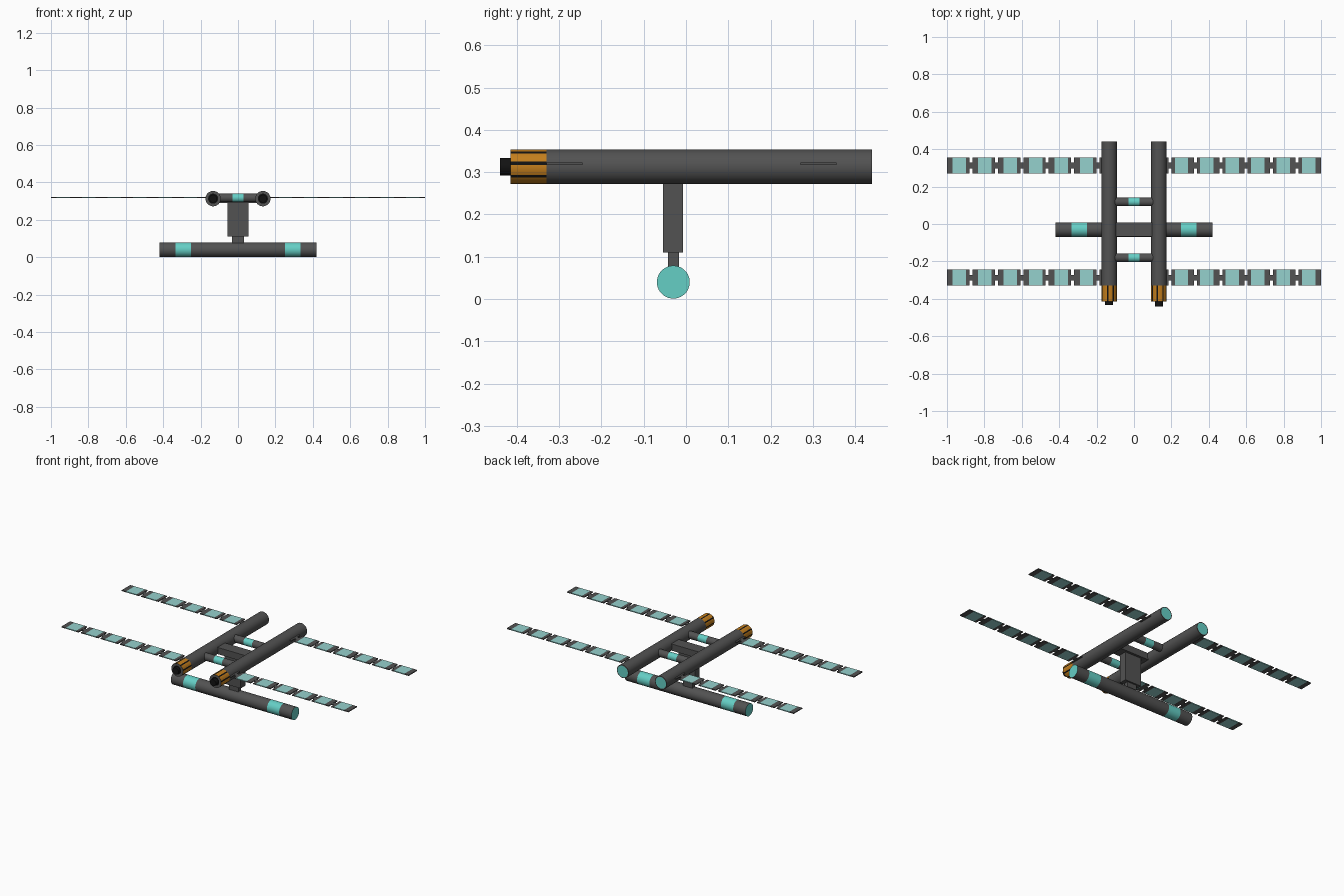
import bpy, bmesh, math
from mathutils import Matrix, Vector

if "Cube" in bpy.data.objects:
    bpy.data.objects.remove(bpy.data.objects["Cube"])


def material(name, rgb):
    m = bpy.data.materials.new(name)
    m.diffuse_color = (*rgb, 1)
    m.use_nodes = True
    m.node_tree.nodes["Principled BSDF"].inputs["Base Color"].default_value = m.diffuse_color
    return m


GREY = material("dark grey hull", (0.085, 0.085, 0.085))
TEAL = material("teal", (0.13, 0.62, 0.56))
PALE = material("pale teal cells", (0.30, 0.64, 0.61))
ORANGE = material("orange", (0.55, 0.21, 0.012))
BLACK = material("black", (0.006, 0.006, 0.006))


def finish(name, bm, mats):
    bmesh.ops.recalc_face_normals(bm, faces=bm.faces)
    me = bpy.data.meshes.new(name)
    bm.to_mesh(me)
    bm.free()
    ob = bpy.data.objects.new(name, me)
    bpy.context.collection.objects.link(ob)
    for m in mats:
        me.materials.append(m)
    return ob


def tube(name, axis, centre, stations, mats, rule, sides=32):
    """Lathe (position, radius) stations along an axis; rule(ring, side) picks a material."""
    bm = bmesh.new()
    rings = []
    for p, r in stations:
        ring = []
        for i in range(sides):
            a = 2 * math.pi * (i + 0.5) / sides
            c, s = r * math.cos(a), r * math.sin(a)
            off = (p, c, s) if axis == "x" else (c, p, s)
            ring.append(bm.verts.new(Vector(centre) + Vector(off)))
        rings.append(ring)
    for k in range(len(rings) - 1):
        for i in range(sides):
            j = (i + 1) % sides
            f = bm.faces.new((rings[k][i], rings[k][j], rings[k + 1][j], rings[k + 1][i]))
            f.material_index = rule(k, i)
    bm.faces.new(rings[0]).material_index = rule(-1, 0)
    bm.faces.new(rings[-1]).material_index = rule(len(rings) - 1, 0)
    ob = finish(name, bm, mats)
    bpy.context.view_layer.objects.active = ob
    ob.select_set(True)
    bpy.ops.object.shade_smooth_by_angle(angle=math.radians(35))
    ob.select_set(False)
    return ob


def add_box(bm, lo, hi, index=0):
    lo, hi = Vector(lo), Vector(hi)
    mat = Matrix.Translation((lo + hi) / 2) @ Matrix.Diagonal((*(hi - lo), 1))
    verts = bmesh.ops.create_cube(bm, size=1, matrix=mat)["verts"]
    for f in {f for v in verts for f in v.link_faces}:
        f.material_index = index


def box(name, lo, hi, mat):
    bm = bmesh.new()
    add_box(bm, lo, hi)
    return finish(name, bm, [mat])


# Two long modules: black docking port, striped orange collar, grey hull, teal rear cap
def module_rule(k, i):
    if k in (-1, 0, 1):
        return 3
    if k == 3:
        return 3 if i % 4 == 0 else 2
    return 1 if k == 6 else 0


for side, label in ((-1, "left"), (1, "right")):
    tube(label + "_long_module", "y", (side * 0.133, 0, 0.313),
         [(-0.44 if side > 0 else -0.432, 0.021), (-0.415, 0.021), (-0.415, 0.027),
          (-0.415, 0.041), (-0.33, 0.041), (0.44, 0.041), (0.44, 0.036)],
         [GREY, TEAL, ORANGE, BLACK], module_rule)

# Lower cross module with teal bands and end caps
tube("lower_cross_module", "x", (0, -0.03, 0.04),
     [(-0.42, 0.039), (-0.335, 0.039), (-0.25, 0.039),
      (0.25, 0.039), (0.335, 0.039), (0.42, 0.039)],
     [GREY, TEAL], lambda k, i: 1 if k in (-1, 1, 3, 5) else 0)

# Short connecting tunnels with a teal middle
for y, label in ((-0.18, "front"), (0.118, "rear")):
    tube(label + "_tunnel", "x", (0, y, 0.317),
         [(-0.11, 0.023), (-0.03, 0.023), (0.03, 0.023), (0.11, 0.023)],
         [GREY, TEAL], lambda k, i: 1 if k == 1 else 0, 24)

# Central bridge, pylon and neck
box("central_bridge", (-0.11, -0.066, 0.29), (0.11, 0.008, 0.332), GREY)
box("pylon", (-0.057, -0.055, 0.11), (0.057, -0.007, 0.30), GREY)
box("pylon_neck", (-0.033, -0.043, 0.06), (0.033, -0.017, 0.11), GREY)

# Four solar wings: six hinged segments, each with a teal cell area
SEGMENTS, PITCH, LENGTH, Z = 6, 0.136, 0.12, 0.3195
for y, row in ((-0.287, "front"), (0.313, "rear")):
    for side, label in ((-1, "left"), (1, "right")):
        bm = bmesh.new()

        def part(a, b, half_width, half_thick, index=0):
            x0, x1 = sorted((side * a, side * b))
            add_box(bm, (x0, y - half_width, Z - half_thick),
                    (x1, y + half_width, Z + half_thick), index)

        for n in range(SEGMENTS):
            outer = 1.0 - n * PITCH
            inner = outer - LENGTH
            part(inner, outer - 0.102, 0.0425, 0.003)
            part(outer - 0.102, outer - 0.03, 0.0425, 0.003, 1)
            part(outer - 0.03, outer, 0.0425, 0.003)
            part(outer - PITCH, inner, 0.015, 0.002)
        part(0.16, 1.0 - SEGMENTS * PITCH, 0.0425, 0.003)
        finish(f"{row}_{label}_solar_wing", bm, [GREY, PALE])
